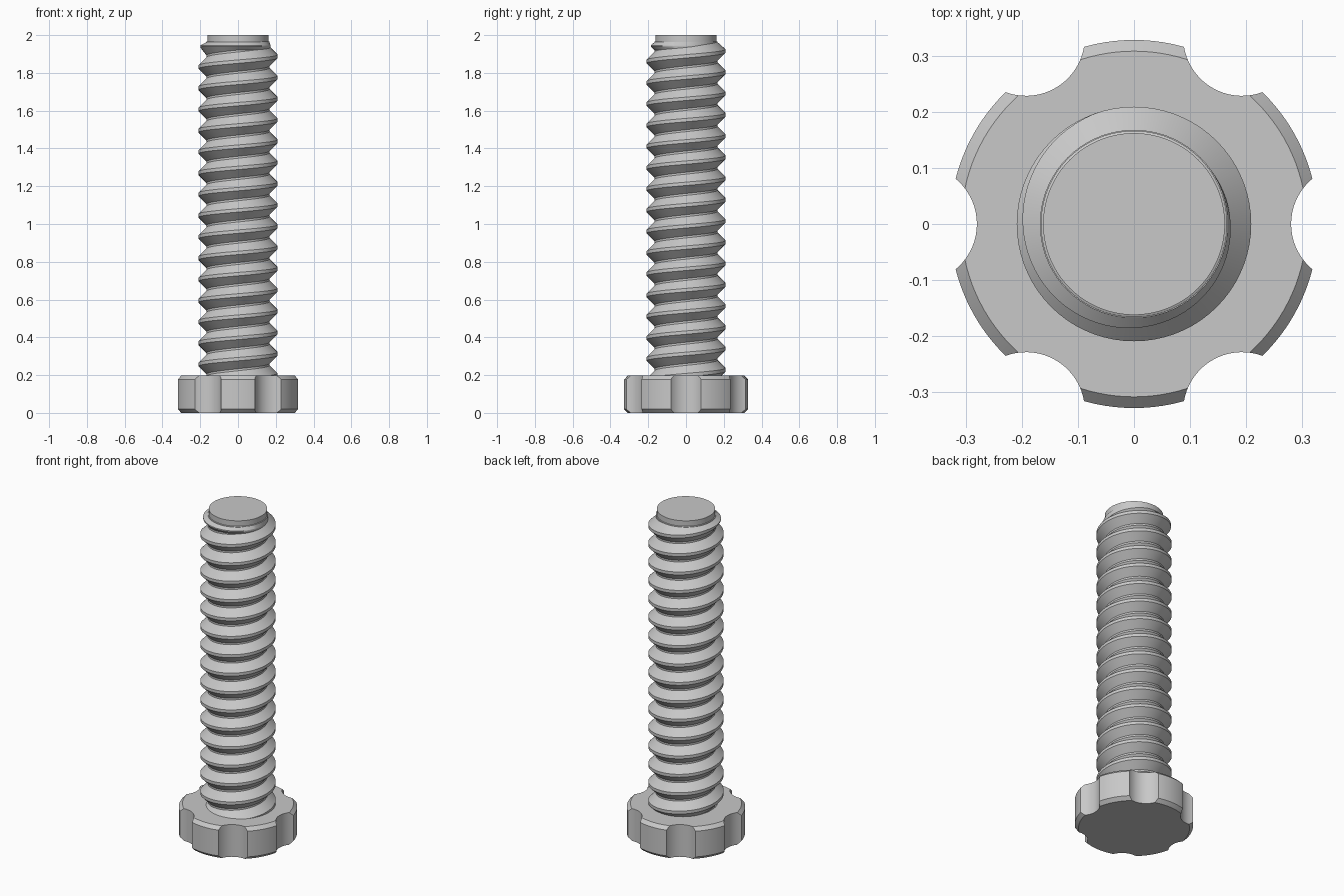
import bpy, bmesh, math
from mathutils import Matrix

cube = bpy.data.objects.get("Cube")
if cube:
    bpy.data.objects.remove(cube, do_unlink=True)

steel = bpy.data.materials.new("grey_metal")
steel.use_nodes = True
steel.diffuse_color = (0.58, 0.58, 0.58, 1)
steel.node_tree.nodes["Principled BSDF"].inputs["Base Color"].default_value = steel.diffuse_color


def make_object(name, bm):
    mesh = bpy.data.meshes.new(name)
    bm.to_mesh(mesh)
    bm.free()
    mesh.materials.append(steel)
    obj = bpy.data.objects.new(name, mesh)
    bpy.context.collection.objects.link(obj)
    return obj


def sheet(bm, columns):
    """Join neighbouring columns of vertices with outward-facing quads."""
    for a, b in zip(columns, columns[1:]):
        for j in range(len(a) - 1):
            bm.faces.new((a[j], b[j], b[j + 1], a[j + 1]))


def lathe(name, profile, sides):
    """Turned solid with flat caps from (radius, height) points, bottom to top."""
    bm = bmesh.new()
    cols = []
    for i in range(sides):
        a = math.tau * i / sides
        cols.append([bm.verts.new((r * math.cos(a), r * math.sin(a), z)) for r, z in profile])
    sheet(bm, cols + cols[:1])
    bm.faces.new([c[0] for c in reversed(cols)])
    bm.faces.new([c[-1] for c in cols])
    return make_object(name, bm)


def finish(obj):
    bpy.ops.object.select_all(action='DESELECT')
    obj.select_set(True)
    bpy.context.view_layer.objects.active = obj
    for mod in list(obj.modifiers):
        bpy.ops.object.modifier_apply(modifier=mod.name)
    bpy.ops.object.shade_smooth_by_angle(angle=math.radians(25))


# Head: chamfered disc with six round grip notches
R, H, C = 0.328, 0.197, 0.02
head = lathe("head", [(R - C, 0), (R, C), (R, H - C), (R - C, H)], 120)
bm = bmesh.new()
for k in range(6):
    place = Matrix.Rotation(k * math.tau / 6, 4, 'Z') @ Matrix.Translation((0.385, 0, H / 2))
    bmesh.ops.create_cone(bm, cap_ends=True, segments=64, radius1=0.105,
                          radius2=0.105, depth=0.4, matrix=place)
cutter = make_object("notch_cutter", bm)
cutter.hide_render = True
cut = head.modifiers.new("notches", 'BOOLEAN')
cut.operation = 'DIFFERENCE'
cut.solver = 'EXACT'
cut.object = cutter
finish(head)
bpy.data.objects.remove(cutter, do_unlink=True)

# Shaft core with a slightly narrower plain tip
core = lathe("shaft_core", [(0.166, 0.15), (0.166, 1.965), (0.162, 1.967), (0.162, 2)], 96)
finish(core)

# Right-hand thread: trapezoid profile swept up a helix, fading out at the tip
PITCH, ROOT, DEPTH, STEPS, TURNS = 0.1125, 0.167, 0.042, 72, 16
HALF = PITCH / 2
section = [(0, -HALF), (0, -0.051), (1, -0.009), (1, 0.009), (0, 0.051), (0, HALF)]
bm = bmesh.new()
cols = []
for i in range(int((TURNS + 0.6) * STEPS) + 1):
    t = i / STEPS - TURNS
    a = math.pi + math.tau * t
    fade = min(1, max(0, (0.6 - t) / 0.8))
    col = []
    for d, off in section:
        r = ROOT + DEPTH * d * fade
        z = min(1.944 + PITCH * t + off, 1.965 - 0.4 * (HALF - off))
        col.append(bm.verts.new((r * math.cos(a), r * math.sin(a), z)))
    cols.append(col)
sheet(bm, cols)
finish(make_object("thread", bm))
